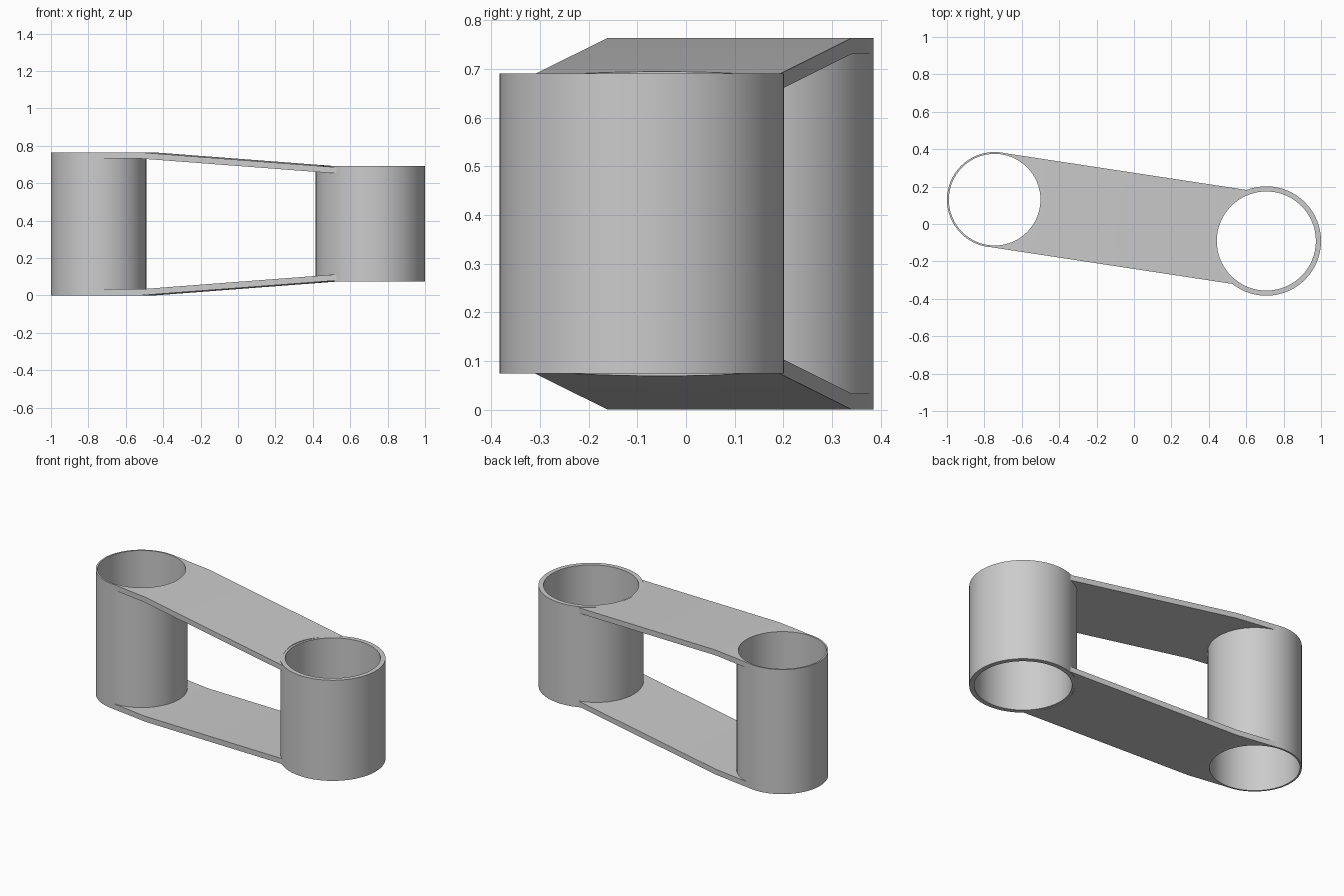
import bpy, bmesh, math
from mathutils import Vector

default = bpy.data.objects.get("Cube")
if default:
    bpy.data.objects.remove(default)

grey = bpy.data.materials.new("plain grey")
grey.use_nodes = True
colour = (0.6, 0.6, 0.6, 1)
grey.diffuse_color = colour
grey.node_tree.nodes["Principled BSDF"].inputs["Base Color"].default_value = colour

HEIGHT = 0.764
THICK = 0.033
HALF_WIDTH = 0.254
SLOPE = 0.075
BEND = 0.268
BIG = Vector((0.7075, -0.091))
TALL = Vector((-0.745, 0.13))
SEGMENTS = 64


def finish(name, bm):
    bmesh.ops.recalc_face_normals(bm, faces=bm.faces)
    mesh = bpy.data.meshes.new(name)
    bm.to_mesh(mesh)
    bm.free()
    mesh.materials.append(grey)
    obj = bpy.data.objects.new(name, mesh)
    bpy.context.collection.objects.link(obj)
    bpy.ops.object.select_all(action='DESELECT')
    obj.select_set(True)
    bpy.context.view_layer.objects.active = obj
    bpy.ops.object.shade_smooth_by_angle(angle=math.radians(30))
    return obj


def tube(name, centre, outer, inner, low, high):
    """Open sleeve: a rectangular wall section swept round the axis."""
    bm = bmesh.new()
    section = [(outer, low), (outer, high), (inner, high), (inner, low)]
    rings = []
    for i in range(SEGMENTS):
        a = math.tau * i / SEGMENTS
        rings.append([bm.verts.new((centre.x + r * math.cos(a), centre.y + r * math.sin(a), z))
                      for r, z in section])
    for i in range(SEGMENTS):
        p, q = rings[i], rings[(i + 1) % SEGMENTS]
        for k in range(4):
            n = (k + 1) % 4
            bm.faces.new((p[k], q[k], q[n], p[n]))
    return finish(name, bm)


def link_plate(name, upper):
    """Bent plate whose ends are hollowed to follow both sleeves."""
    bm = bmesh.new()
    span = BIG - TALL
    length = span.length
    along = span.normalized()
    across = Vector((-along.y, along.x))
    steps = 32
    grid = []
    for i in range(steps + 1):
        s = HALF_WIDTH * math.sin(math.pi * (i / steps - 0.5))
        start = math.sqrt(max(0, 0.25 ** 2 - s * s))
        end = length - math.sqrt(0.279 ** 2 - s * s)
        row = []
        for t in (start, BEND, end):
            p = TALL + along * t + across * s
            z = HEIGHT - max(0, t - BEND) * SLOPE
            row.append(bm.verts.new((p.x, p.y, z if upper else HEIGHT - z)))
        grid.append(row)
    for a, b in zip(grid, grid[1:]):
        for k in range(2):
            bm.faces.new((a[k], a[k + 1], b[k + 1], b[k]))
    # thicken towards the middle of the part
    sheet = bm.faces[:]
    made = bmesh.ops.extrude_face_region(bm, geom=sheet, use_keep_orig=True)
    moved = [v for v in made["geom"] if isinstance(v, bmesh.types.BMVert)]
    bmesh.ops.translate(bm, verts=moved, vec=(0, 0, -THICK if upper else THICK))
    return finish(name, bm)


# sleeves at the two ends
tube("tall_sleeve", TALL, 0.255, 0.245, 0, HEIGHT)
tube("wide_sleeve", BIG, 0.2925, 0.265, 0.074, 0.691)

# plates joining them
link_plate("upper_link_plate", True)
link_plate("lower_link_plate", False)
